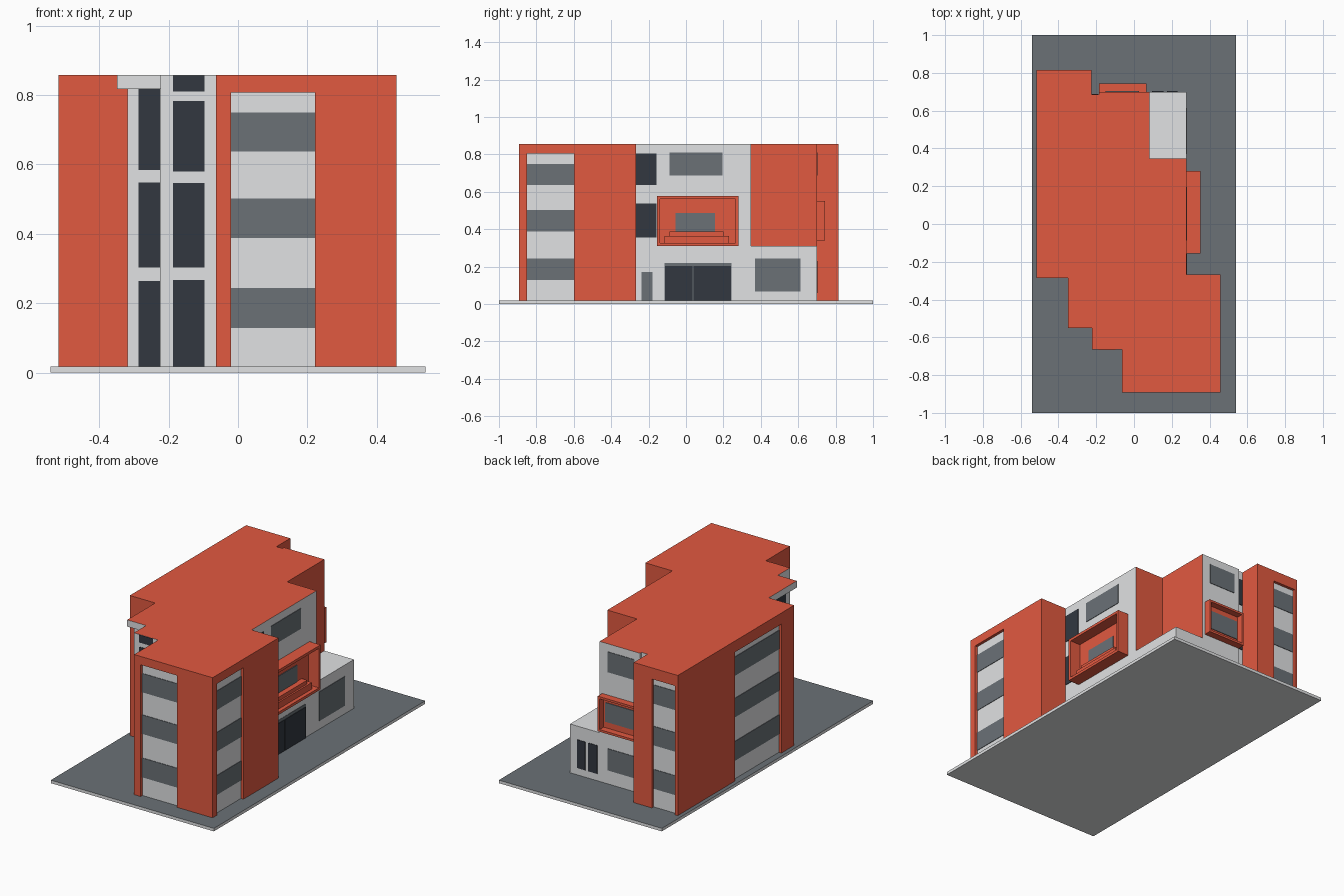
import bpy, bmesh
from mathutils import Vector

cube = bpy.data.objects.get("Cube")
if cube:
    bpy.data.objects.remove(cube, do_unlink=True)


def material(name, r, g, b):
    m = bpy.data.materials.new(name)
    m.use_nodes = True
    m.diffuse_color = (r, g, b, 1)
    m.node_tree.nodes["Principled BSDF"].inputs["Base Color"].default_value = (r, g, b, 1)
    return m


ORANGE = material("terracotta", 0.755, 0.1, 0.051)
LIGHT = material("light grey", 0.75, 0.76, 0.77)
GREY = material("slate grey", 0.145, 0.165, 0.183)
DARK = material("dark glass", 0.032, 0.039, 0.051)

GROUND, EXT_TOP, TOP = 0.018, 0.31, 0.857
LEFT, RIGHT, FRONT, BACK = -0.517, 0.457, -0.893, 0.816   # tower walls
SIDE, REAR = 0.278, 0.70                                  # light walls


def finish(name, bm, mats):
    bmesh.ops.recalc_face_normals(bm, faces=bm.faces)
    me = bpy.data.meshes.new(name)
    bm.to_mesh(me)
    bm.free()
    for m in mats:
        me.materials.append(m)
    ob = bpy.data.objects.new(name, me)
    bpy.context.collection.objects.link(ob)
    return ob


def box(name, x, y, z, side, top=None):
    """Box from (min, max) ranges, with an optional top colour."""
    bm = bmesh.new()
    bmesh.ops.create_cube(bm, size=1)
    for v in bm.verts:
        v.co = Vector([r[0] if c < 0 else r[1] for c, r in zip(v.co, (x, y, z))])
    bm.normal_update()
    for f in bm.faces:
        f.material_index = int(f.normal.z > 0.5)
    return finish(name, bm, [side, top or side])


def wall_box(name, face, pos, u, z, mat, out=0.003, inside=0.004):
    """Thin plate on a wall facing +x, -x, +y or -y."""
    s = 1 if face[0] == "+" else -1
    d = tuple(sorted((pos - s * inside, pos + s * out)))
    if face[1] == "x":
        return box(name, d, u, z, mat)
    return box(name, u, d, z, mat)


# Base plate
box("ground_plate", (-0.54, 0.54), (-1, 1), (0, GROUND), LIGHT, GREY)

# Main building: each corner carries the colour of the wall that starts there
outline = [
    (LEFT, BACK, 0), (LEFT, -0.285, 0), (-0.318, -0.285, 1), (-0.318, -0.53, 1),
    (-0.2235, -0.53, 1), (-0.2235, -0.665, 1), (-0.063, -0.665, 0), (-0.063, FRONT, 0),
    (RIGHT, FRONT, 0), (RIGHT, -0.268, 0), (SIDE, -0.268, 1), (SIDE, 0.347, 0),
    (0.082, 0.347, 0), (0.082, REAR, 1), (-0.185, REAR, 1), (-0.185, 0.685, 1),
    (-0.225, 0.685, 0), (-0.225, BACK, 0)]
bm = bmesh.new()
low = [bm.verts.new((x, y, GROUND)) for x, y, _ in outline]
high = [bm.verts.new((x, y, TOP)) for x, y, _ in outline]
bm.faces.new(low)
bm.faces.new(high)
for i, corner in enumerate(outline):
    j = (i + 1) % len(outline)
    f = bm.faces.new((low[i], low[j], high[j], high[i]))
    f.material_index = corner[2]
building = finish("main_building", bm, [ORANGE, LIGHT])

# Tall recessed windows with alternating bands
RECESS = 0.02
strips = [
    ("front", "-y", FRONT, (-0.02, 0.222), 0.807),
    ("right", "+x", RIGHT, (-0.85, -0.60), 0.805),
    ("left", "-x", LEFT, (-0.165, 0.277), 0.79),
    ("back", "+y", BACK, (-0.5, -0.345), 0.79)]
for name, face, pos, u, top in strips:
    cutter = wall_box(name + "_cutter", face, pos, u, (0.0, top), ORANGE, 0.05, RECESS)
    cutter.hide_render = True
    mod = building.modifiers.new(name + "_recess", "BOOLEAN")
    mod.operation = "DIFFERENCE"
    mod.solver = "EXACT"
    mod.object = cutter
    s = 1 if face[0] == "+" else -1
    back = pos - s * RECESS
    wall_box(name + "_strip_panel", face, back, u, (GROUND, top), LIGHT)
    for k, z in enumerate([(0.128, 0.244), (0.388, 0.502), (0.637, 0.75)]):
        wall_box(f"{name}_strip_glass_{k}", face, back, u, z, GREY, 0.006)

# Bake the recesses and drop the cutters
bpy.context.view_layer.update()
deps = bpy.context.evaluated_depsgraph_get()
baked = bpy.data.meshes.new_from_object(building.evaluated_get(deps))
building.modifiers.clear()
building.data = baked
for name, *_ in strips:
    bpy.data.objects.remove(bpy.data.objects[name + "_cutter"], do_unlink=True)

# Low extension and overhanging roof slab
box("low_extension", (0.082, SIDE), (0.347, REAR), (GROUND, EXT_TOP), LIGHT)
box("roof_slab", (-0.349, -0.2235), (-0.55, -0.28), (0.817, TOP), LIGHT, ORANGE)

# Stairwell glazing
for k, z in enumerate([(GROUND, 0.264), (0.302, 0.548), (0.584, 0.817)]):
    wall_box(f"stair_window_{k}", "-y", -0.53, (-0.287, -0.225), z, DARK)
    wall_box(f"stair_side_window_{k}", "-x", -0.318, (-0.49, -0.33), z, DARK, 0.001)
for k, z in enumerate([(GROUND, 0.267), (0.303, 0.546), (0.58, 0.783), (0.81, 0.856)]):
    wall_box(f"shaft_window_{k}", "-y", -0.665, (-0.188, -0.097), z, DARK)
for k, z in enumerate([(0.08, 0.25), (0.35, 0.54), (0.64, 0.805)]):
    wall_box(f"notch_window_{k}", "+y", 0.685, (-0.222, -0.19), z, DARK)

# Windows and doors on the right wall
for k, z in enumerate([(0.357, 0.537), (0.637, 0.805)]):
    wall_box(f"corner_window_{k}", "+x", SIDE, (-0.267, -0.157), z, DARK)
wall_box("right_upper_window", "+x", SIDE, (-0.087, 0.195), (0.688, 0.81), GREY)
wall_box("right_ground_window", "+x", SIDE, (0.37, 0.613), (0.068, 0.243), GREY)
wall_box("side_door", "+x", SIDE, (-0.237, -0.18), (GROUND, 0.172), GREY)
wall_box("entrance_frame", "+x", SIDE, (-0.115, 0.242), (GROUND, 0.22), GREY, 0.002)
for k, u in enumerate([(-0.113, 0.036), (0.041, 0.24)]):
    wall_box(f"entrance_door_{k}", "+x", SIDE, u, (GROUND, 0.203), DARK, 0.005)

# Windows and doors on the back wall
wall_box("back_upper_window", "+y", REAR, (-0.15, 0.027), (0.688, 0.81), GREY)
wall_box("back_ground_window", "+y", REAR, (-0.15, 0.027), (0.10, 0.23), GREY)
for k, u in enumerate([(0.096, 0.156), (0.176, 0.229)]):
    wall_box(f"back_door_{k}", "+y", REAR, u, (0.06, 0.23), DARK)


def balcony(name, face, pos, depth, u, z, glass_u, glass_z, t=0.016):
    """Projecting frame with a coloured back wall and a window."""
    for part, uu, zz in [
            ("floor", u, (z[0], z[0] + t)), ("roof", u, (z[1] - t, z[1])),
            ("side_a", (u[0], u[0] + t), (z[0] + t, z[1] - t)),
            ("side_b", (u[1] - t, u[1]), (z[0] + t, z[1] - t))]:
        wall_box(f"{name}_{part}", face, pos, uu, zz, ORANGE, depth)
    wall_box(name + "_back", face, pos, u, z, ORANGE, 0.004)
    wall_box(name + "_window", face, pos, glass_u, glass_z, GREY, 0.008)


balcony("right_balcony", "+x", SIDE, 0.073, (-0.155, 0.28), (0.31, 0.578),
        (-0.057, 0.155), (0.385, 0.488))
balcony("back_balcony", "+y", REAR, 0.043, (-0.185, 0.065), (0.34, 0.55),
        (-0.165, 0.04), (0.39, 0.505), 0.013)

# Stepped planter inside the right balcony
wall_box("planter_low", "+x", SIDE, (-0.115, 0.23), (0.32, 0.365), ORANGE, 0.05)
wall_box("planter_high", "+x", SIDE, (-0.088, 0.2), (0.32, 0.388), ORANGE, 0.04)
